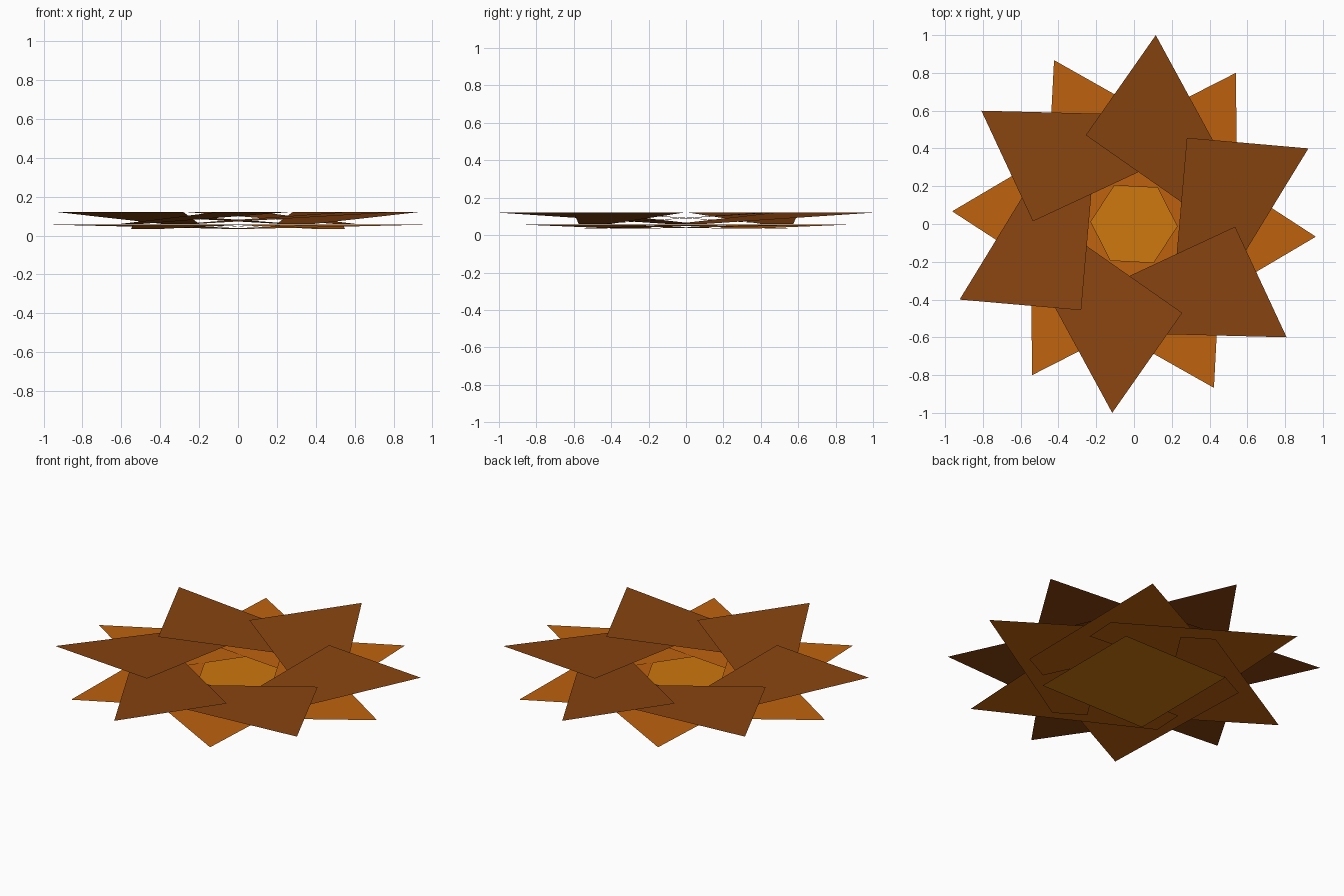
import bpy, math
from mathutils import Matrix, Vector

if "Cube" in bpy.data.objects:
    bpy.data.objects.remove(bpy.data.objects["Cube"])


def material(name, rgb):
    m = bpy.data.materials.new(name)
    m.diffuse_color = (*rgb, 1.0)
    m.use_nodes = True
    m.node_tree.nodes["Principled BSDF"].inputs["Base Color"].default_value = m.diffuse_color
    return m


amber = material("amber", (0.61, 0.188, 0.004))
orange = material("burnt_orange", (0.515, 0.122, 0.0044))
brown = material("brown", (0.246, 0.058, 0.005))


def sheet(name, corners, mat):
    """One thin flat paper face."""
    mesh = bpy.data.meshes.new(name)
    mesh.from_pydata(corners, [], [tuple(range(len(corners)))])
    mesh.materials.append(mat)
    obj = bpy.data.objects.new(name, mesh)
    bpy.context.collection.objects.link(obj)


def petal_ring(name, x, y, high, low, turn, mat):
    """Six overlapping right trapezoids, each tucked under its neighbour."""
    shape = [(x, y + 0.646, high), (x, y, high),
             (x + 0.917, y, low), (x + 0.917, y + 0.19, low)]
    for i in range(6):
        rot = Matrix.Rotation(math.radians(turn + 60 * i), 3, 'Z')
        sheet(f"{name}_{i + 1}", [rot @ Vector(c) for c in shape], mat)


# square base sheet
s = 0.35
sheet("base_square", [(-s, -s, 0), (s, -s, 0), (s, s, 0), (-s, s, 0)], amber)

# lower and upper petal rings
petal_ring("lower_petal", -0.468, 0.198, 0.056, 0.035, -3.0, orange)
petal_ring("upper_petal", -0.479, 0.239, 0.120, 0.060, -35.0, brown)
